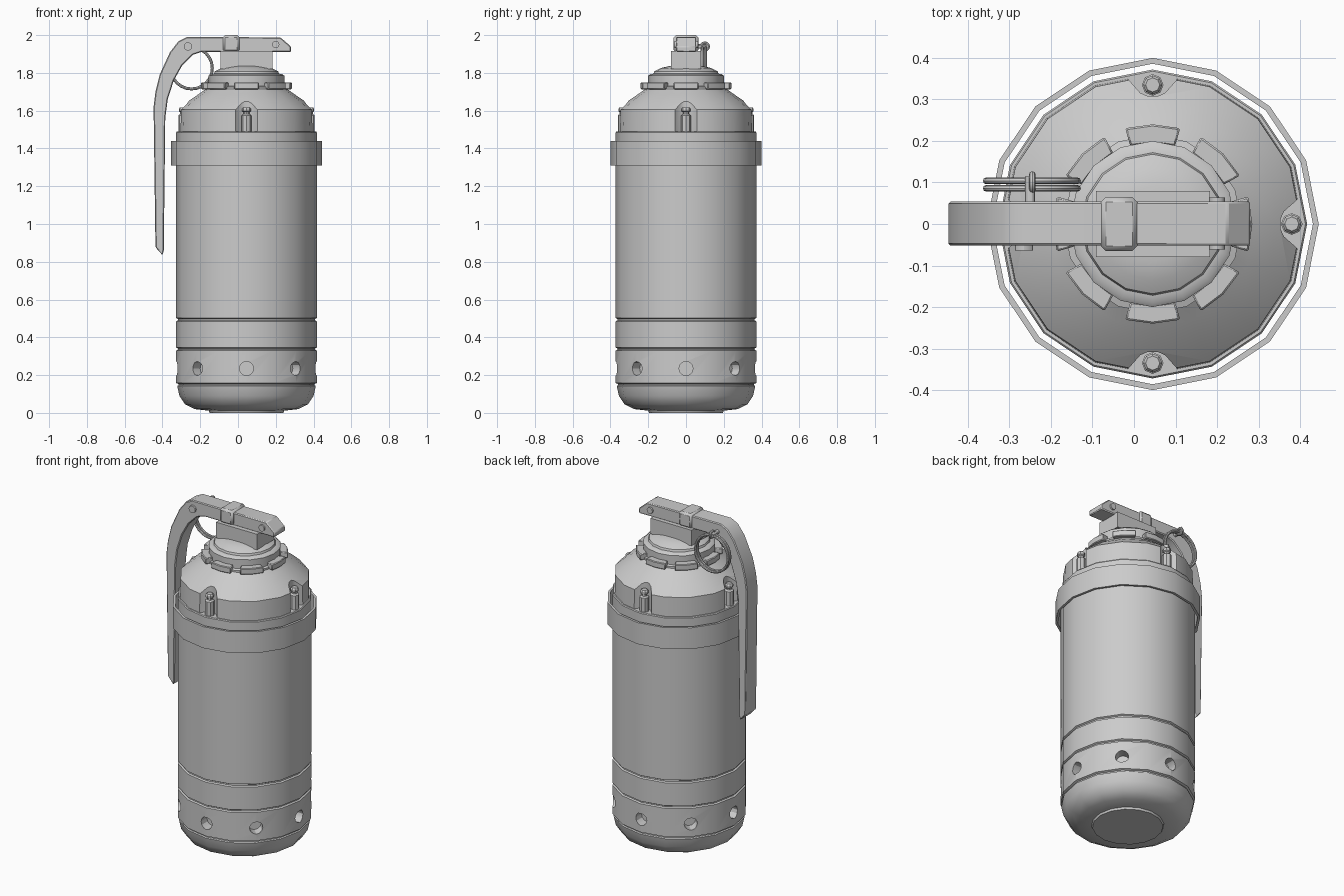
import bpy, bmesh, math
from mathutils import Matrix, Vector

if "Cube" in bpy.data.objects:
    bpy.data.objects.remove(bpy.data.objects["Cube"])

CX = 0.045  # body axis
ANG = math.radians(30)


def finish(name, bm, bevel=0):
    bmesh.ops.recalc_face_normals(bm, faces=bm.faces)
    me = bpy.data.meshes.new(name)
    bm.to_mesh(me)
    bm.free()
    ob = bpy.data.objects.new(name, me)
    bpy.context.collection.objects.link(ob)
    if bevel:
        m = ob.modifiers.new("bevel", 'BEVEL')
        m.width, m.segments = bevel, 1
    return ob


def select(ob):
    bpy.ops.object.select_all(action='DESELECT')
    ob.select_set(True)
    bpy.context.view_layer.objects.active = ob


def lathe(name, prof, sides=16, center=(CX, 0), closed=False):
    """Revolve (radius, z) points; open profiles get capped ends."""
    bm = bmesh.new()
    rings = [[bm.verts.new((center[0] + r * math.cos(math.tau * i / sides),
                            center[1] + r * math.sin(math.tau * i / sides), z))
              for i in range(sides)] for r, z in prof]
    pairs = list(zip(rings, rings[1:])) + ([(rings[-1], rings[0])] if closed else [])
    for a, b in pairs:
        for i in range(sides):
            j = (i + 1) % sides
            bm.faces.new((a[i], a[j], b[j], b[i]))
    if not closed:
        bm.faces.new(rings[0])
        bm.faces.new(rings[-1])
    return finish(name, bm)


def prism(name, pts, lo, hi, axis='Z', bevel=0):
    """Extrude a 2D outline along Z (points are x,y) or Y (points are x,z)."""
    bm = bmesh.new()
    put = (lambda p, h: (p[0], p[1], h)) if axis == 'Z' else (lambda p, h: (p[0], h, p[1]))
    a = [bm.verts.new(put(p, lo)) for p in pts]
    b = [bm.verts.new(put(p, hi)) for p in pts]
    bm.faces.new(a)
    bm.faces.new(b)
    n = len(pts)
    for i in range(n):
        bm.faces.new((a[i], a[(i + 1) % n], b[(i + 1) % n], b[i]))
    return finish(name, bm, bevel)


def rod(name, start, end, r, sides=12):
    p, q = Vector(start), Vector(end)
    bm = bmesh.new()
    mat = Matrix.Translation((p + q) / 2) @ (q - p).to_track_quat('Z', 'Y').to_matrix().to_4x4()
    bmesh.ops.create_cone(bm, cap_ends=True, segments=sides, radius1=r, radius2=r,
                          depth=(q - p).length, matrix=mat)
    return finish(name, bm)


def box(name, x, y, z, bevel=0):
    return prism(name, [(x[0], y[0]), (x[1], y[0]), (x[1], y[1]), (x[0], y[1])], *z, bevel=bevel)


def cut(target, cutters):
    for c in cutters:
        m = target.modifiers.new("cut", 'BOOLEAN')
        m.object, m.operation, m.solver = c, 'DIFFERENCE', 'EXACT'
        select(target)
        bpy.ops.object.modifier_apply(modifier=m.name)
        bpy.data.objects.remove(c)


def polar(r, t, side=0):
    return (CX + r * math.cos(t) - side * math.sin(t), r * math.sin(t) + side * math.cos(t))


# canister: base plate, rounded base, vent band, grooves, long wall
canister = lathe("canister", [
    (0.195, 0), (0.2, 0.012), (0.275, 0.02), (0.325, 0.045), (0.355, 0.09), (0.367, 0.143),
    (0.36, 0.147), (0.36, 0.153), (0.372, 0.158), (0.372, 0.33), (0.363, 0.335), (0.363, 0.341),
    (0.372, 0.346), (0.372, 0.485), (0.363, 0.49), (0.363, 0.497), (0.372, 0.502),
    (0.372, 1.485), (0.368, 1.49)])
holes = []
for i in range(8):
    t = math.tau * i / 8
    holes.append(rod("vent_cutter", (*polar(0.31, t), 0.235), (*polar(0.45, t), 0.235), 0.037))
cut(canister, holes)

# shoulder dome with four bolt pockets
dome = lathe("shoulder_dome", [(0.361, 1.48), (0.358, 1.605), (0.305, 1.652), (0.25, 1.69),
                               (0.215, 1.715)])
pockets = []
for i in range(4):
    t = math.tau * i / 4
    shape = [(0.45, -0.06), (0.45, 0.06), (0.35, 0.06), (0.316, 0.03), (0.308, 0.012),
             (0.308, -0.012), (0.316, -0.03), (0.35, -0.06)]
    pockets.append(prism("pocket_cutter", [polar(r, t, s) for r, s in shape], 1.45, 1.75))
    lathe("shoulder_bolt", [(0.026, 1.485), (0.026, 1.575), (0.016, 1.582), (0.016, 1.592),
                            (0.023, 1.597), (0.023, 1.61), (0.017, 1.618)], 8, polar(0.335, t))
cut(dome, pockets)

# loose band around the top of the wall
lathe("band", [(0.386, 1.31), (0.4, 1.31), (0.4, 1.44), (0.386, 1.44)], closed=True)

# neck cap and its ring of eight lugs
lathe("neck_cap", [(0.215, 1.705), (0.215, 1.725), (0.2, 1.73), (0.2, 1.785), (0.19, 1.793),
                   (0.172, 1.796), (0.168, 1.808), (0.135, 1.825), (0.09, 1.836)])
for i in range(8):
    t = math.tau * i / 8
    arc = [t + math.radians(a) for a in (-16, 0, 16)]
    prism("neck_lug", [polar(0.24, a) for a in arc] + [polar(0.195, a) for a in reversed(arc)],
          1.713, 1.75, bevel=0.004)

# fuze head block and strap over the lever
box("head_block", (-0.092, 0.183), (-0.079, 0.079), (1.82, 1.915))
box("lever_strap", (-0.08, 0.008), (-0.065, 0.065), (1.91, 2.0), bevel=0.012)

# curved safety lever
prism("lever", [
    (0.28, 1.91), (0.28, 1.94), (0.225, 1.988), (-0.27, 1.99), (-0.315, 1.968), (-0.36, 1.91),
    (-0.415, 1.79), (-0.437, 1.7), (-0.447, 1.62), (-0.437, 0.877), (-0.4, 0.835),
    (-0.393, 0.86), (-0.385, 1.56), (-0.372, 1.66), (-0.34, 1.76), (-0.295, 1.84),
    (-0.24, 1.895), (-0.19, 1.912)], -0.052, 0.054, 'Y', bevel=0.005)

# hinge pin and safety pin
rod("hinge_pin", (0.2, -0.062, 1.95), (0.2, 0.064, 1.95), 0.019)
rod("safety_pin_head", (-0.265, -0.064, 1.94), (-0.265, -0.05, 1.94), 0.022)
rod("safety_pin", (-0.25, 0.04, 1.94), (-0.25, 0.115, 1.94), 0.012)


def torus(name, loc, major, minor, rot, seg=24):
    bpy.ops.mesh.primitive_torus_add(location=loc, rotation=rot, major_radius=major,
                                     minor_radius=minor, major_segments=seg, minor_segments=8)
    bpy.context.object.name = name


# pin eye and doubled pull ring
torus("pin_eye", (-0.245, 0.1, 1.94), 0.019, 0.008, (0, math.pi / 2, 0), 12)
for y in (0.086, 0.104):
    torus("pull_ring", (-0.246, y, 1.825), 0.11, 0.008, (math.pi / 2, 0, 0))

# smooth the curved sides, keep hard edges
for ob in list(bpy.context.scene.objects):
    select(ob)
    bpy.ops.object.shade_smooth_by_angle(angle=ANG)
